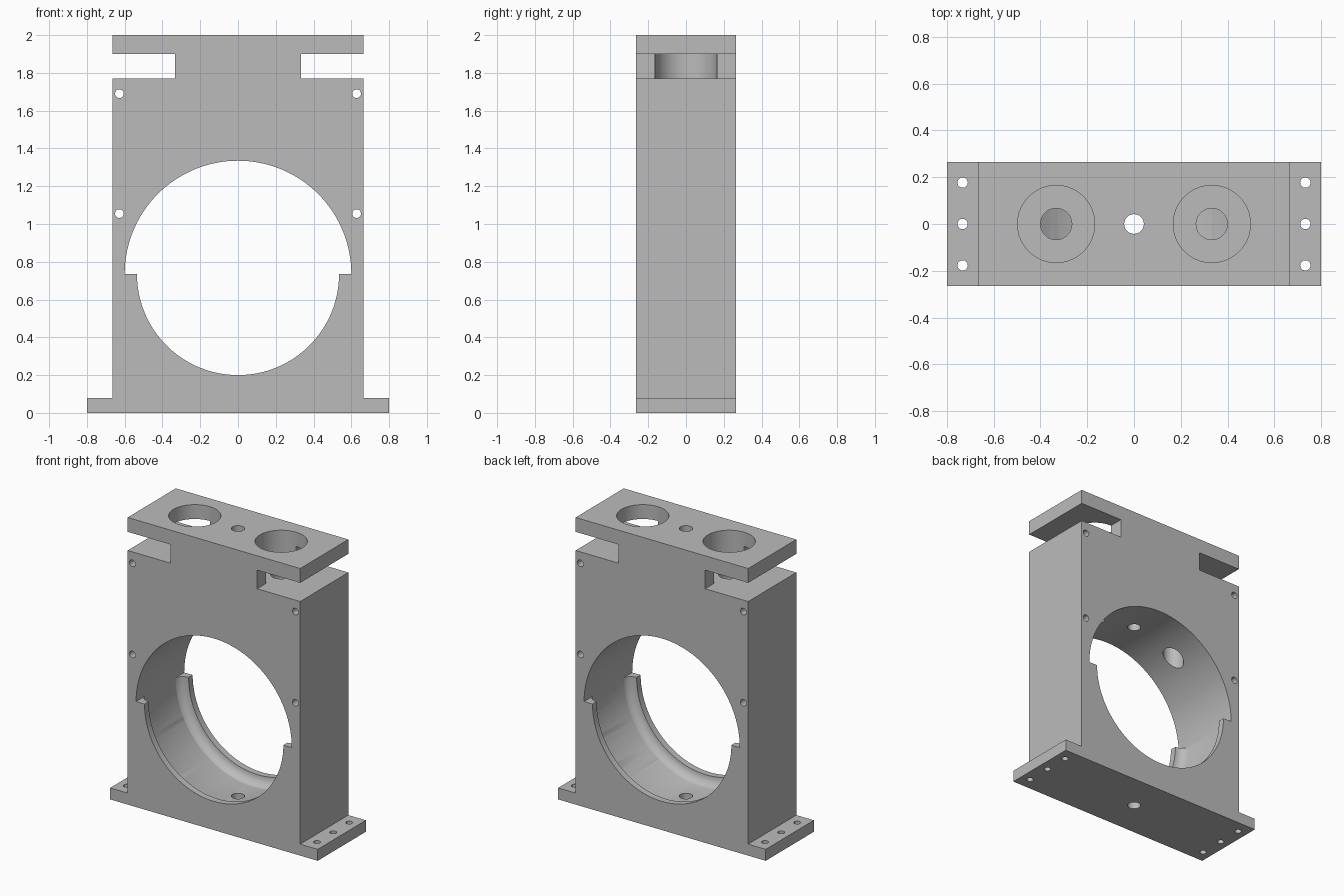
import bpy, bmesh, math
from mathutils import Matrix, Vector

if "Cube" in bpy.data.objects:
    bpy.data.objects.remove(bpy.data.objects["Cube"], do_unlink=True)

HALF_DEPTH = 0.265
BORE_Z, BORE_R, LIP_R = 0.735, 0.6, 0.535

grey = bpy.data.materials.new("machined grey")
grey.use_nodes = True
grey.diffuse_color = (0.5, 0.5, 0.5, 1)
grey.node_tree.nodes["Principled BSDF"].inputs["Base Color"].default_value = (0.5, 0.5, 0.5, 1)


def make_object(name, bm):
    bmesh.ops.recalc_face_normals(bm, faces=bm.faces)
    mesh = bpy.data.meshes.new(name)
    bm.to_mesh(mesh)
    bm.free()
    mesh.materials.append(grey)
    obj = bpy.data.objects.new(name, mesh)
    bpy.context.collection.objects.link(obj)
    return obj


def cylinder(center, radius, length, axis="Z", segments=48):
    bm = bmesh.new()
    turn = Matrix.Rotation(math.pi / 2, 4, "X") if axis == "Y" else Matrix()
    bmesh.ops.create_cone(bm, cap_ends=True, segments=segments, radius1=radius,
                          radius2=radius, depth=length,
                          matrix=Matrix.Translation(center) @ turn)
    return make_object("cutter", bm)


def lip_ring(side):
    """Half ring with a concave fillet on its inner side."""
    fillet = BORE_R - LIP_R
    profile = [(BORE_R + 0.02, HALF_DEPTH), (LIP_R, HALF_DEPTH)]
    for i in range(9):
        a = math.pi / 2 * i / 8
        profile.append((LIP_R + (fillet + 0.002) * math.sin(a),
                        0.155 + fillet * math.cos(a)))
    profile.append((BORE_R + 0.02, 0.155))
    bm = bmesh.new()
    steps = 64
    rings = []
    for s in range(steps + 1):
        a = math.pi + math.pi * s / steps
        rings.append([bm.verts.new((r * math.cos(a), side * y, BORE_Z + r * math.sin(a)))
                      for r, y in profile])
    n = len(profile)
    for lower, upper in zip(rings, rings[1:]):
        for i in range(n):
            j = (i + 1) % n
            bm.faces.new((lower[i], lower[j], upper[j], upper[i]))
    bm.faces.new(rings[0])
    bm.faces.new(rings[-1])
    return make_object("bearing_lip", bm)


def combine(target, tool, operation):
    mod = target.modifiers.new("cut", "BOOLEAN")
    mod.operation, mod.solver, mod.object = operation, "EXACT", tool
    bpy.context.view_layer.objects.active = target
    bpy.ops.object.modifier_apply(modifier=mod.name)
    bpy.data.objects.remove(tool, do_unlink=True)


# Housing outline: foot flange, walls, slots, neck and top plate
right = [(0.8, 0), (0.8, 0.08), (0.665, 0.08), (0.665, 1.77),
         (0.333, 1.77), (0.333, 1.9), (0.665, 1.9), (0.665, 2)]
outline = right + [(-x, z) for x, z in reversed(right)]
bm = bmesh.new()
face = bm.faces.new([bm.verts.new((x, -HALF_DEPTH, z)) for x, z in outline])
extruded = bmesh.ops.extrude_face_region(bm, geom=[face])["geom"]
bmesh.ops.translate(bm, vec=Vector((0, 2 * HALF_DEPTH, 0)),
                    verts=[v for v in extruded if isinstance(v, bmesh.types.BMVert)])
housing = make_object("bearing_housing", bm)

# Main bore and the lower retaining lips
combine(housing, cylinder((0, 0, BORE_Z), BORE_R, 1, "Y", 128), "DIFFERENCE")
for side in (-1, 1):
    combine(housing, lip_ring(side), "UNION")

# Central oil hole, through everything
combine(housing, cylinder((0, 0, 1), 0.042, 3), "DIFFERENCE")

for sx in (-1, 1):
    # Counterbored bolt holes running into the bore
    combine(housing, cylinder((sx * 0.333, 0, 1.97), 0.165, 0.402, segments=64), "DIFFERENCE")
    combine(housing, cylinder((sx * 0.333, 0, 1.45), 0.067, 0.9), "DIFFERENCE")
    # Face holes
    for z in (1.055, 1.69):
        combine(housing, cylinder((sx * 0.628, 0, z), 0.023, 1, "Y", 32), "DIFFERENCE")
    # Flange holes
    for y in (-0.177, 0, 0.177):
        combine(housing, cylinder((sx * 0.733, y, 0.04), 0.022, 0.3, segments=32), "DIFFERENCE")

# Smooth the round surfaces, keep the machined edges sharp
bpy.ops.object.select_all(action="DESELECT")
housing.select_set(True)
bpy.context.view_layer.objects.active = housing
bpy.ops.object.shade_smooth_by_angle(angle=math.radians(30))
